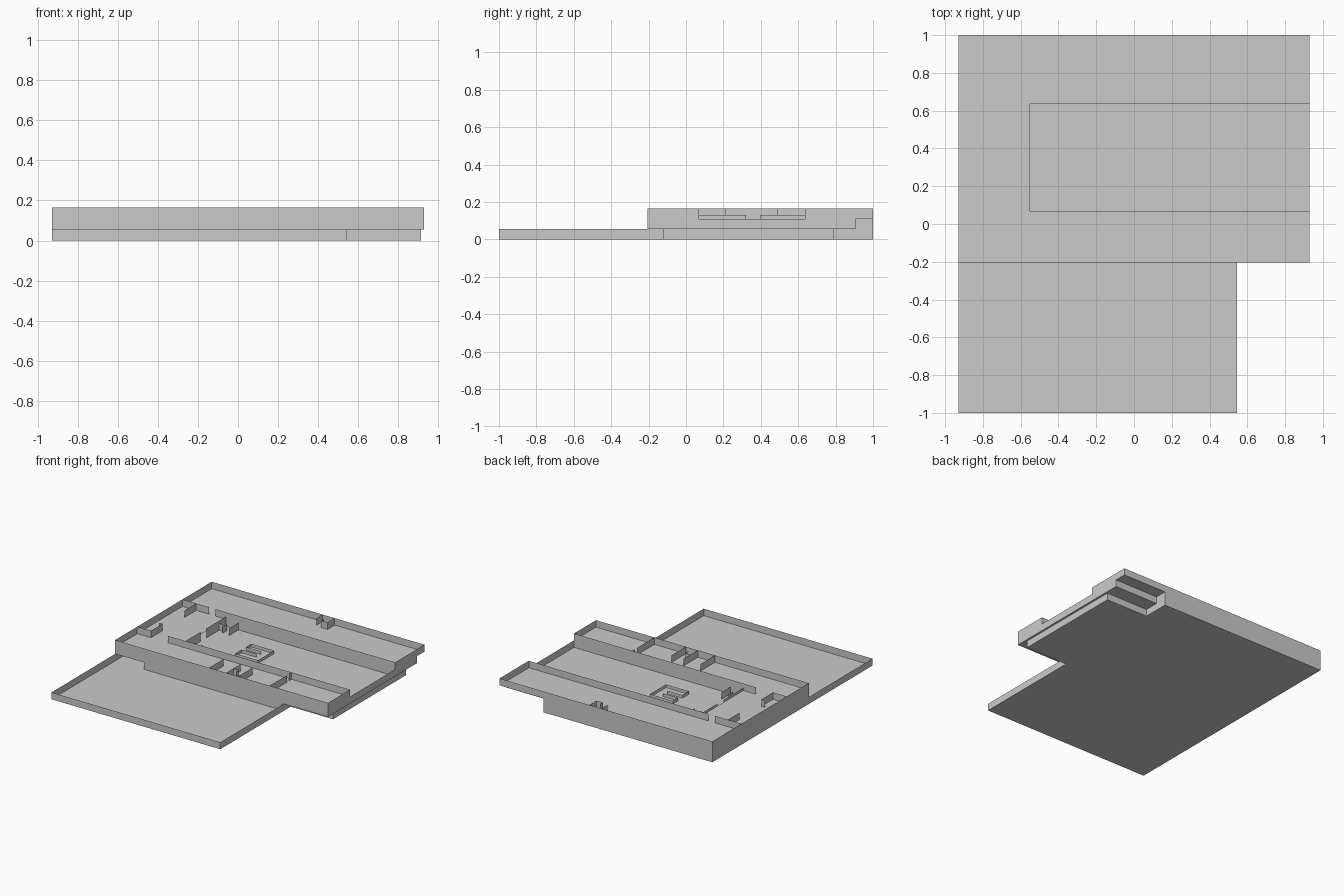
import bpy, bmesh

if "Cube" in bpy.data.objects:
    bpy.data.objects.remove(bpy.data.objects["Cube"])

H = 0.055                      # storey height
Z0, Z1, Z2, Z3 = 0, H, 2 * H, 3 * H
L, R = -0.93, 0.93             # left / right faces
F, S, N, B = -0.205, 0.07, 0.635, 1.0   # upper front, atrium sides, back
M = 0.545                      # right edge of the terrace


def finish(name, bm):
    bmesh.ops.remove_doubles(bm, verts=bm.verts, dist=1e-5)
    me = bpy.data.meshes.new(name)
    bm.to_mesh(me)
    bm.free()
    ob = bpy.data.objects.new(name, me)
    bpy.context.collection.objects.link(ob)
    return ob


def floor(name, outline, z):
    bm = bmesh.new()
    f = bm.faces.new([bm.verts.new((x, y, z)) for x, y in outline])
    f.normal_update()
    if f.normal.z < 0:
        f.normal_flip()
    return finish(name, bm)


def walls(name, paths, z0, z1):
    """Sheet walls standing along one or more open plan lines."""
    bm = bmesh.new()
    for path in paths:
        for (xa, ya), (xb, yb) in zip(path, path[1:]):
            bm.faces.new([bm.verts.new(c) for c in
                          ((xa, ya, z0), (xb, yb, z0), (xb, yb, z1), (xa, ya, z1))])
    return finish(name, bm)


# Ground storey: floor slab and closed outer wall around terrace and base
ground = [(L, -1), (M, -1), (M, -0.12), (0.915, -0.12), (0.915, 0.79),
          (M, 0.79), (M, B), (L, B)]
floor("ground_floor", ground, Z0)
walls("ground_outer_wall", [ground + ground[:1]], Z0, Z1)
walls("terrace_back_wall", [[(-0.68, F), (M, F)]], Z0, Z1)

# Middle storey: floor and outer wall, with a notch at the back right
middle = [(L, F), (R, F), (R, 0.905), (M, 0.905), (M, B), (L, B)]
floor("middle_floor", middle, Z1)
walls("middle_outer_wall", [middle + middle[:1]], Z1, Z2)

# Top storey: C-shaped floor around the open atrium
E = -0.55                      # balcony edge
floor("top_floor", [(L, F), (R, F), (R, S), (E, S), (E, N), (R, N), (R, B), (L, B)], Z2)
walls("top_outer_wall", [[(R, S), (R, F), (L, F), (L, B), (R, B), (R, N)]], Z2, Z3)

# Atrium side walls
walls("atrium_lower_walls", [[(E, S), (R, S)], [(E, N), (R, N)],
                             [(E, S), (E, 0.32)], [(E, 0.395), (E, N)]], Z1, Z2)
walls("atrium_upper_walls", [[(-0.66, S), (R, S)], [(-0.64, N), (R, N)]], Z2, Z3)
walls("balcony_rail", [[(E, S), (E, 0.32)], [(E, 0.395), (E, N)]], Z2, 0.13)

# Corner rooms on the left balcony
walls("corner_rooms", [[(L, S), (-0.81, S), (-0.81, 0.215), (-0.84, 0.215)],
                       [(L, N), (-0.70, N)], [(-0.81, N), (-0.81, 0.49)]], Z2, Z3)

# Washroom stubs beside the atrium, one at each end
for tag, end, s in (("front", S, 1), ("back", N, -1)):
    walls("atrium_stub_" + tag,
          [[(-0.44, end), (-0.44, end + s * 0.118)],
           [(E, end + s * 0.085), (-0.5, end + s * 0.085)],
           [(-0.5, end + s * 0.06), (-0.5, end + s * 0.115)]], Z1, Z2)

# Stair enclosure in the middle of the atrium
walls("stair_enclosure", [[(-0.07, 0.385), (-0.2, 0.385), (-0.2, 0.45), (0, 0.45),
                           (0, 0.25), (-0.2, 0.25), (-0.2, 0.33), (-0.07, 0.33)]],
      Z1, 0.08)

# Partitions in the front and back rooms of the top storey
walls("front_partitions", [[(x, F), (x, -0.025)] for x in (-0.11, 0.04, 0.145)]
      + [[(0.42, F), (0.42, 0.015)], [(0.42, 0.04), (0.42, S)],
         [(0.04, -0.115), (0.09, -0.115), (0.09, -0.145)]], Z2, Z3)
walls("back_partitions", [[(0.04, B), (0.04, 0.925)],
                          [(0.145, B), (0.145, 0.91), (0.09, 0.91), (0.09, 0.945)]],
      Z2, Z3)
